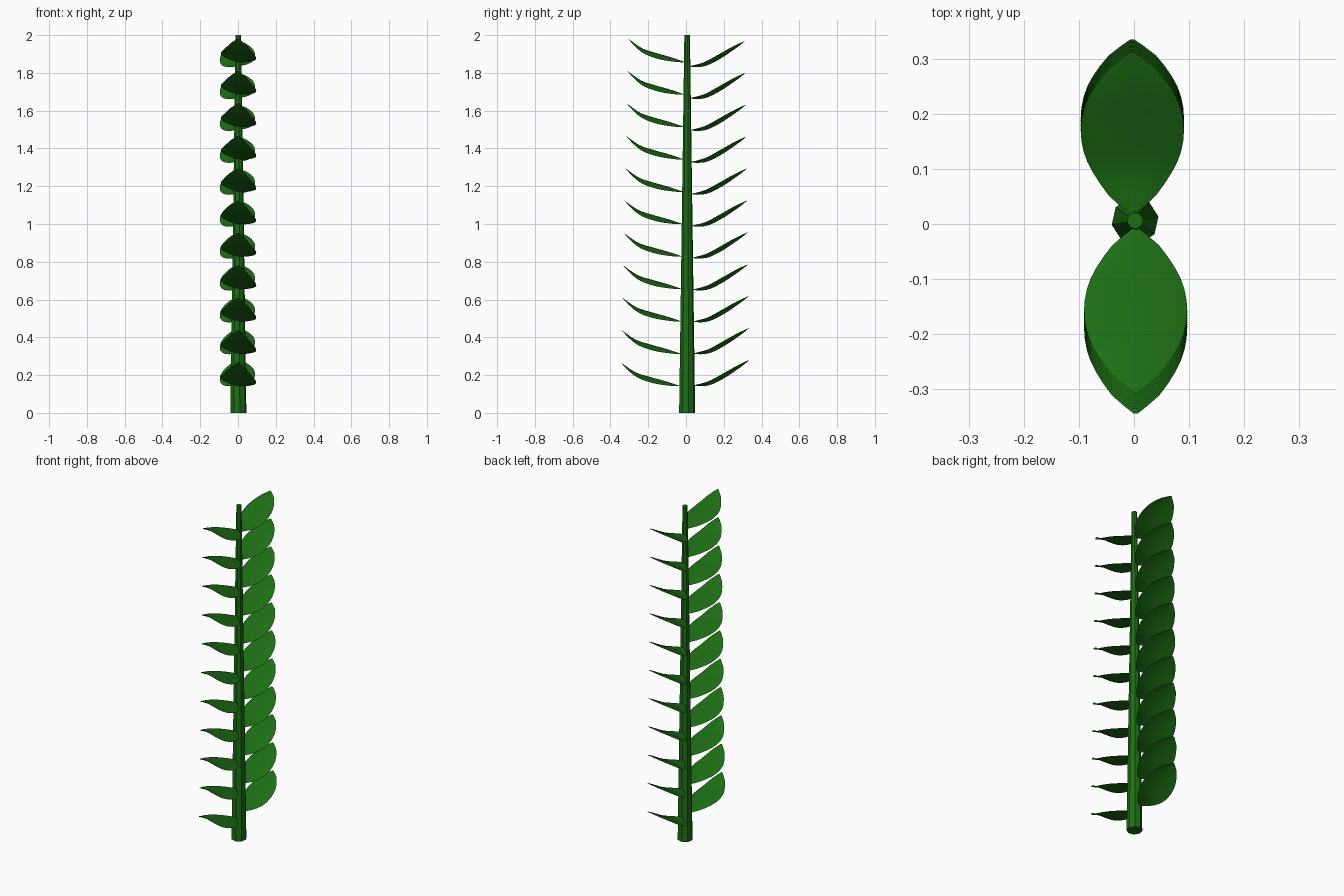
import bpy, bmesh, math

if "Cube" in bpy.data.objects:
    bpy.data.objects.remove(bpy.data.objects["Cube"])

green = bpy.data.materials.new("leaf_green")
green.diffuse_color = (0.012, 0.16, 0.007, 1)
green.use_nodes = True
green.node_tree.nodes["Principled BSDF"].inputs["Base Color"].default_value = green.diffuse_color

COUNT = 11
ROWS, COLS = 16, 8


def sample(points, t):
    """Smooth (Catmull-Rom) interpolation of evenly spaced tuples, t in 0..1."""
    n = len(points) - 1
    i = min(int(t * n), n - 1)
    f = t * n - i
    p = [points[max(0, min(n, i + k))] for k in (-1, 0, 1, 2)]
    return [0.5 * (2 * b + (c - a) * f + (2 * a - 5 * b + 4 * c - d) * f * f
                   + (3 * b - a - 3 * c + d) * f ** 3) for a, b, c, d in zip(*p)]


# half width along the leaf, from stalk to tip
WIDTH = [(0.006,), (0.048,), (0.078,), (0.092,), (0.092,), (0.078,), (0.048,), (0.004,)]
# midrib: distance out, rise
FRONT_RIB = [(0, 0), (0.075, 0.022), (0.155, 0.043), (0.235, 0.070), (0.31, 0.123)]
BACK_RIB = [(0, 0), (0.075, 0.018), (0.15, 0.057), (0.225, 0.100), (0.292, 0.134)]


def leaf_mesh(name, rib, side):
    """Thin arched blade with a slight roll; side is the y direction."""
    bm = bmesh.new()
    grid = []
    for r in range(ROWS + 1):
        t = r / ROWS
        y, z = sample(rib, t)
        w = sample(WIDTH, t)[0]
        row = []
        for c in range(COLS + 1):
            s = 2 * c / COLS - 1
            drop = (0.011 * s * s - 0.013 * side * s) * w / 0.092
            row.append(bm.verts.new((s * w - 0.003 * side, side * y, z - drop)))
        grid.append(row)
    for a, b in zip(grid, grid[1:]):
        for c in range(COLS):
            quad = (a[c], a[c + 1], b[c + 1], b[c])
            bm.faces.new(quad if side > 0 else quad[::-1])
    for f in bm.faces:
        f.smooth = True
    mesh = bpy.data.meshes.new(name)
    bm.to_mesh(mesh)
    bm.free()
    mesh.materials.append(green)
    return mesh


# tapered faceted stem
bpy.ops.mesh.primitive_cone_add(vertices=8, radius1=0.043, radius2=0.015, depth=2,
                                location=(0.002, 0.006, 1), rotation=(0, 0, math.radians(10)))
stem = bpy.context.object
stem.name = "stem"
stem.data.materials.append(green)

# two rows of leaves: (name, rib, side, base y low/high, base z low/high, top length scale)
for name, rib, side, y0, y1, z0, z1, top in (
        ("front_leaf", FRONT_RIB, -1, -0.034, -0.008, 0.143, 1.858, 0.96),
        ("back_leaf", BACK_RIB, 1, 0.043, 0.019, 0.146, 1.835, 1.0)):
    mesh = leaf_mesh(name, rib, side)
    for i in range(COUNT):
        t = i / (COUNT - 1)
        leaf = bpy.data.objects.new(f"{name}_{i + 1}", mesh)
        leaf.location = (0, y0 + (y1 - y0) * t, z0 + (z1 - z0) * t)
        leaf.scale.y = 1 + (top - 1) * t
        bpy.context.collection.objects.link(leaf)
